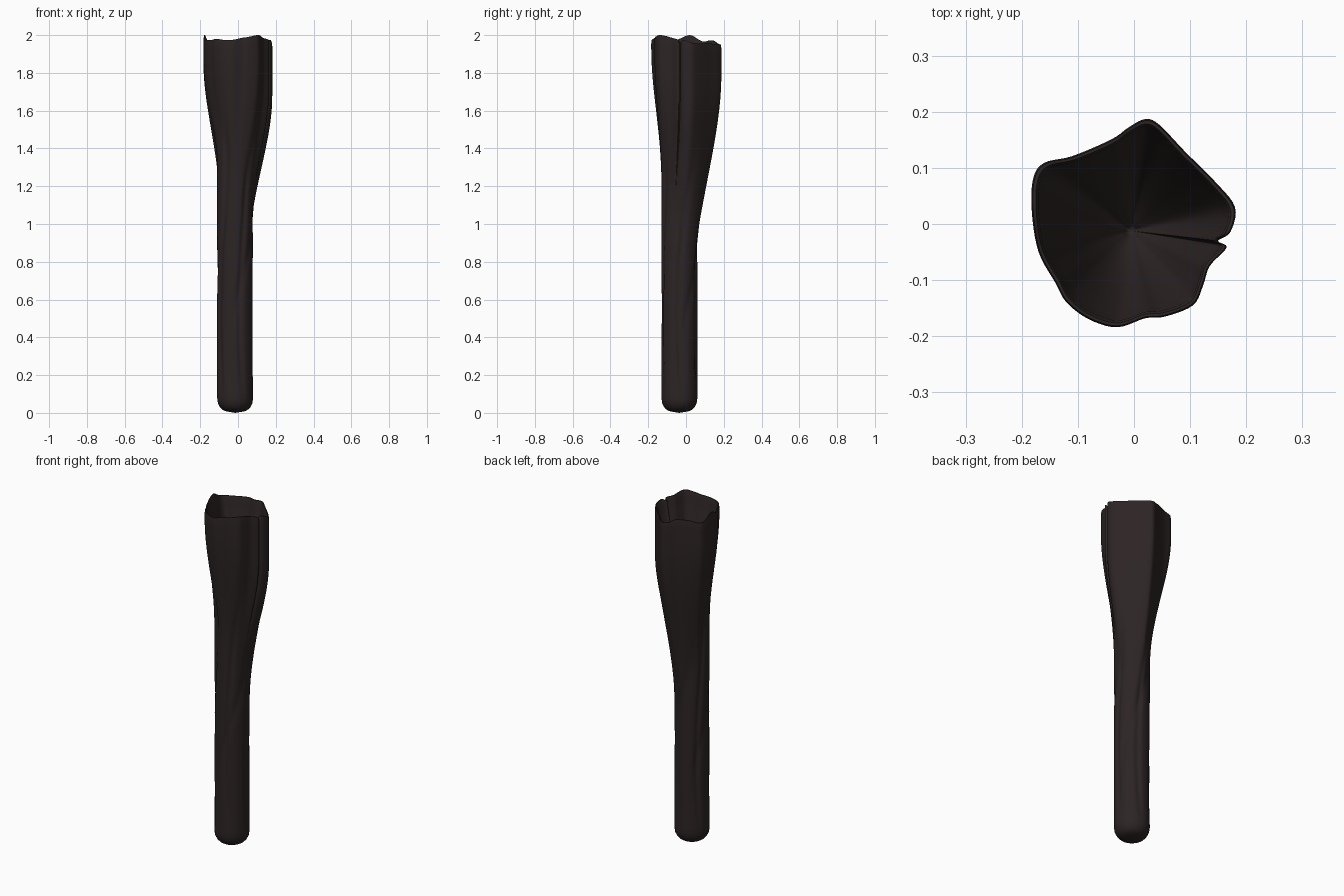
import bpy, bmesh, math
from mathutils import Vector

if "Cube" in bpy.data.objects:
    bpy.data.objects.remove(bpy.data.objects["Cube"])

N = 120                                   # sides around the trunk
CX, CY, R = -0.015, -0.035, 0.095         # stem centre and radius

# Lobed rim outline seen from above: x, y, height
RIM = [(.18, .03, 1.96), (.145, .075, 1.955), (.09, .13, 1.955), (.045, .177, 1.95),
       (.02, .187, 1.95), (-.01, .172, 1.955), (-.04, .151, 1.97), (-.11, .121, 1.97),
       (-.16, .109, 1.965), (-.18, .08, 1.97), (-.182, .02, 2.0), (-.17, -.05, 1.975),
       (-.14, -.105, 1.975), (-.12, -.14, 1.98), (-.08, -.17, 1.975), (-.03, -.184, 1.975),
       (.02, -.168, 1.985), (.055, -.165, 1.99), (.105, -.145, 2.0), (.123, -.11, 1.995),
       (.135, -.075, 1.985), (.165, -.042, 1.975), (.15, -.03, 1.96), (.172, -.014, 1.975)]


def rim_point(u):
    """Closed Catmull-Rom curve through the rim points."""
    k, n = u * len(RIM), len(RIM)
    i, t = int(k), k - int(k)
    a, b, c, d = (Vector(RIM[(i + j) % n]) for j in (-1, 0, 1, 2))
    return .5 * (2 * b + (c - a) * t + (2 * a - 5 * b + 4 * c - d) * t * t
                 + (3 * b - a - 3 * c + d) * t ** 3)


def smooth(t):
    t = max(0, min(1, t))
    return t * t * (3 - 2 * t)


rim = [rim_point(i / N) for i in range(N)]
ang = [math.atan2(p.y, p.x) for p in rim]


def outer(i, h):
    """Point on the bark: round stem below, flaring to the lobed rim above."""
    a, p = ang[i], rim[i]
    c, s = math.cos(a), math.sin(a)
    start = 1.1 + .12 * max(-s, 0) - .3 * max(s, 0) + .2 * max(-c, 0) - .08 * max(c, 0)
    end = 1.8 + .15 * max(-s, 0) + .05 * max(s, 0) + .05 * max(-c, 0) - .1 * max(c, 0)
    f = smooth((h - start) / (end - start))
    # long wandering grooves pressed into the stem
    g = max(0, math.sin(5 * a + 1.3 * math.sin(3.1 * h) + .6)) ** 3
    g += .6 * max(0, math.sin(3 * a - 2.5 * h + 2 * math.sin(4 * h))) ** 4
    r = R - .007 * g * smooth(h / .3) * (1 - f)
    if h < .07:                           # rounded foot
        q = 1 - h / .07
        r -= .06 * (1 - math.sqrt(max(0, 1 - q * q)))
    z = .006 + h * (p.z - .006) / 2
    return Vector(((CX + r * c) * (1 - f) + p.x * f, (CY + r * s) * (1 - f) + p.y * f, z))


bm = bmesh.new()
rings = []


def add_ring(points):
    rings.append([bm.verts.new(p) for p in points])


# Outside of trunk
heights = [0, .004, .012, .025, .045, .07] + [.07 + 1.91 * k / 60 for k in range(1, 61)]
for h in heights:
    add_ring([outer(i, h) for i in range(N)])

# Rolled lip, then the funnel inside
mid = Vector((-.005, -.012, 0))
for shrink, drop in ((.985, 0), (.955, 0), (.93, .012), (.915, .04)):
    add_ring([Vector((mid.x + (p.x - mid.x) * shrink, mid.y + (p.y - mid.y) * shrink, p.z - drop))
              for p in rim])
for k in range(1, 15):
    t = k / 15
    s = .915 * (1 - t)
    add_ring([Vector((mid.x + (p.x - mid.x) * s, mid.y + (p.y - mid.y) * s,
                      (p.z - .04) * (1 - t) + 1.45 * t - .09 * math.sin(math.pi * t)))
              for p in rim])

for lo, hi in zip(rings, rings[1:]):
    for i in range(N):
        j = (i + 1) % N
        bm.faces.new((lo[i], lo[j], hi[j], hi[i]))

# Closing fans at the foot and at the bottom of the funnel
foot = bm.verts.new((CX, CY, 0))
pit = bm.verts.new((mid.x, mid.y, 1.44))
for i in range(N):
    j = (i + 1) % N
    bm.faces.new((foot, rings[0][j], rings[0][i]))
    bm.faces.new((rings[-1][i], rings[-1][j], pit))
bmesh.ops.recalc_face_normals(bm, faces=bm.faces)

mesh = bpy.data.meshes.new("hollow_trunk")
bm.to_mesh(mesh)
bm.free()
trunk = bpy.data.objects.new("hollow_trunk", mesh)
bpy.context.collection.objects.link(trunk)

bark = bpy.data.materials.new("dark brown bark")
bark.diffuse_color = (.026, .018, .018, 1)
bark.use_nodes = True
bark.node_tree.nodes["Principled BSDF"].inputs["Base Color"].default_value = bark.diffuse_color
mesh.materials.append(bark)

bpy.context.view_layer.objects.active = trunk
trunk.select_set(True)
bpy.ops.object.shade_smooth_by_angle(angle=math.radians(50))
